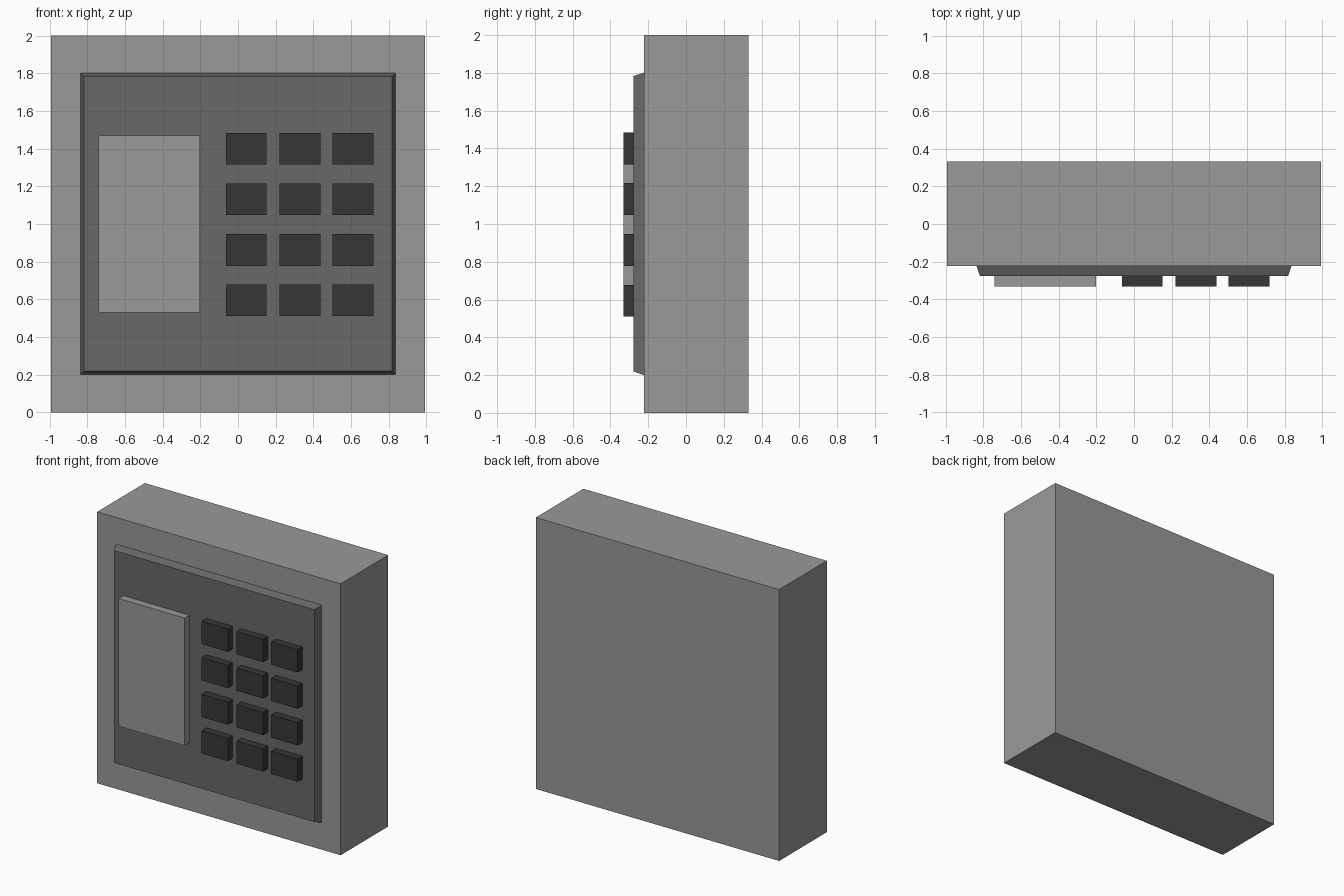
import bpy
import bmesh

if "Cube" in bpy.data.objects:
    bpy.data.objects.remove(bpy.data.objects["Cube"])


def material(name, v):
    m = bpy.data.materials.new(name)
    m.diffuse_color = (v, v, v, 1)
    m.use_nodes = True
    m.node_tree.nodes["Principled BSDF"].inputs["Base Color"].default_value = m.diffuse_color
    return m


light_grey = material("light grey", 0.32)
dark_grey = material("dark grey", 0.14)
charcoal = material("charcoal", 0.037)


def block(name, x0, x1, y_front, y_back, z0, z1, mat, taper=0.0):
    """Box whose front (-y) face is inset on all sides by taper."""
    bm = bmesh.new()
    bmesh.ops.create_cube(bm, size=1)
    for v in bm.verts:
        front = v.co.y < 0
        t = taper if front else 0
        v.co = (x0 + t if v.co.x < 0 else x1 - t,
                y_front if front else y_back,
                z0 + t if v.co.z < 0 else z1 - t)
    me = bpy.data.meshes.new(name)
    bm.to_mesh(me)
    bm.free()
    me.materials.append(mat)
    ob = bpy.data.objects.new(name, me)
    bpy.context.collection.objects.link(ob)
    return ob


BODY_Y, PLATE_Y, FRONT_Y = -0.222, -0.277, -0.332

# Housing and tapered front plate
block("housing", -0.992, 0.992, BODY_Y, 0.332, 0, 2, light_grey)
block("front_plate", -0.837, 0.837, PLATE_Y, BODY_Y, 0.2, 1.802, dark_grey, 0.019)

# Raised screen panel
block("screen_panel", -0.74, -0.203, FRONT_Y, PLATE_Y, 0.53, 1.47, light_grey)

# Keypad: three columns by four rows
for row, z in enumerate((1.4, 1.132, 0.862, 0.594)):
    for col, x in enumerate((0.043, 0.329, 0.611)):
        block(f"key_{row + 1}_{col + 1}", x - 0.108, x + 0.108,
              FRONT_Y, PLATE_Y, z - 0.084, z + 0.084, charcoal)
